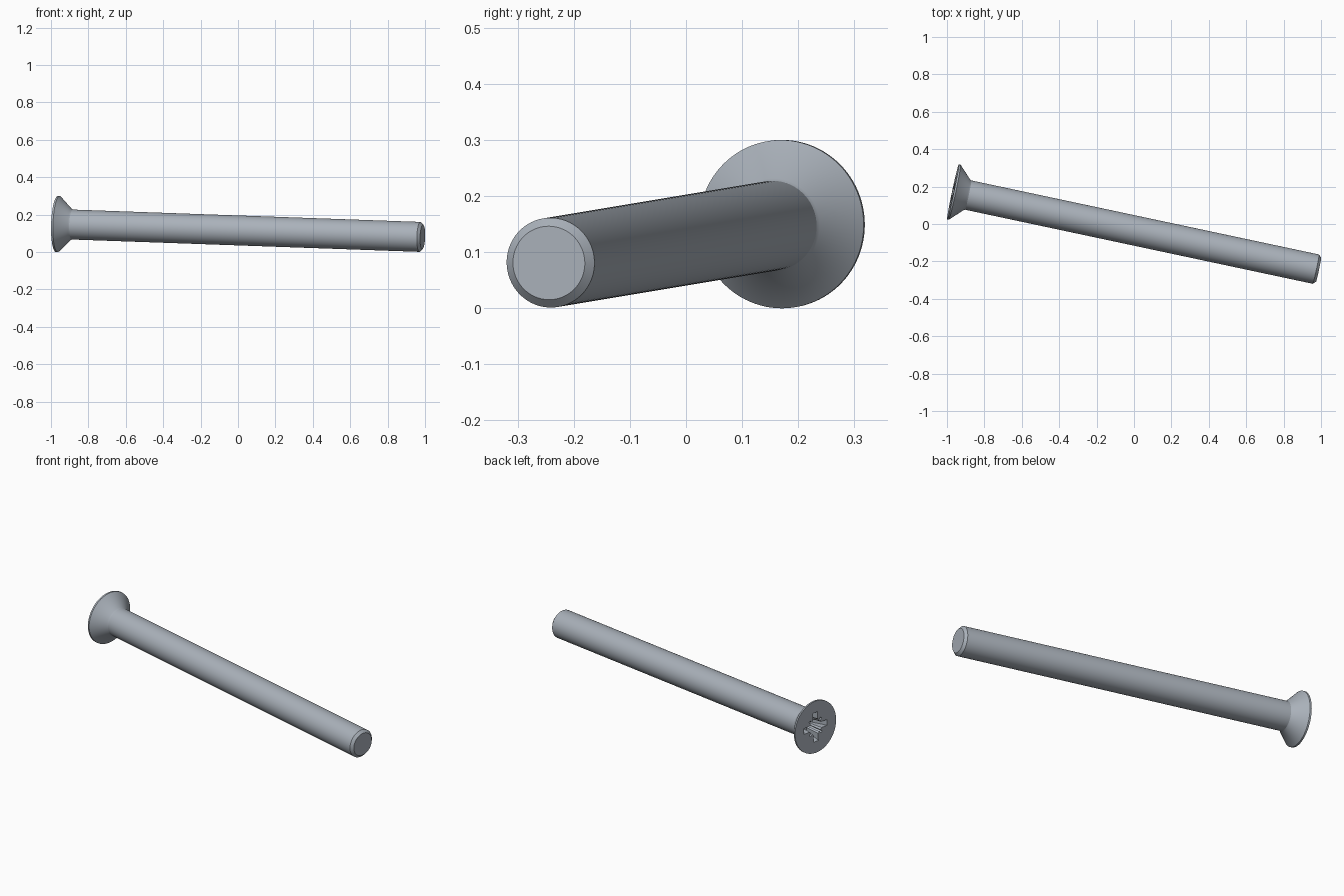
import bpy
import bmesh
from math import sin, cos, pi
from mathutils import Vector, Matrix

cube = bpy.data.objects.get("Cube")
if cube:
    bpy.data.objects.remove(cube, do_unlink=True)

SEGMENTS = 96
LENGTH = 2.0
SHAFT_R, HEAD_R, CHAMFER = 0.08, 0.15, 0.0145

steel = bpy.data.materials.new("blue_grey_steel")
steel.use_nodes = True
colour = (0.40, 0.44, 0.49, 1)
steel.diffuse_color = colour
steel.node_tree.nodes["Principled BSDF"].inputs["Base Color"].default_value = colour


def loft(name, rings):
    """Join closed rings of equal length into a capped solid."""
    bm = bmesh.new()
    loops = [[bm.verts.new(p) for p in ring] for ring in rings]
    n = len(loops[0])
    for a, b in zip(loops, loops[1:]):
        for i in range(n):
            j = (i + 1) % n
            bm.faces.new((a[i], a[j], b[j], b[i]))
    bm.faces.new(loops[0][::-1])
    bm.faces.new(loops[-1])
    bmesh.ops.recalc_face_normals(bm, faces=bm.faces)
    mesh = bpy.data.meshes.new(name)
    bm.to_mesh(mesh)
    bm.free()
    mesh.materials.append(steel)
    obj = bpy.data.objects.new(name, mesh)
    bpy.context.collection.objects.link(obj)
    return obj


def circle(r, z):
    return [(r * cos(2 * pi * i / SEGMENTS), r * sin(2 * pi * i / SEGMENTS), z)
            for i in range(SEGMENTS)]


def cross(arm, half_width, core, tick, z):
    """Cross outline with a narrow tick between each pair of arms."""
    points = []
    for k in range(4):
        turn = Matrix.Rotation(k * pi / 2, 3, 'Z')
        diagonal = Matrix.Rotation(pi / 4, 3, 'Z')
        t = half_width * 0.35
        corner = [Vector((arm, -half_width, z)), Vector((arm, half_width, z)),
                  Vector((core, half_width, z))]
        corner += [diagonal @ Vector(p) for p in
                   ((core, -t, z), (tick, -t, z), (tick, t, z), (core, t, z))]
        corner.append(Vector((half_width, core, z)))
        points += [turn @ p for p in corner]
    return points


# Countersunk head, shaft and chamfered tip turned as one solid
profile = [(HEAD_R, 0), (HEAD_R, 0.01), (SHAFT_R + 0.004, 0.076), (SHAFT_R, 0.084),
           (SHAFT_R, LENGTH - CHAMFER), (SHAFT_R - CHAMFER, LENGTH)]
screw = loft("screw_body", [circle(r, z) for r, z in profile])

# Tapered drive recess in the head
cutter = loft("recess_cutter", [cross(0.088, 0.017, 0.044, 0.062, -0.01),
                                cross(0.050, 0.014, 0.034, 0.040, 0.09)])
cutter.hide_render = True
cut = screw.modifiers.new("drive_recess", 'BOOLEAN')
cut.operation = 'DIFFERENCE'
cut.solver = 'EXACT'
cut.object = cutter
bpy.ops.object.select_all(action='DESELECT')
bpy.context.view_layer.objects.active = screw
screw.select_set(True)
bpy.ops.object.modifier_apply(modifier=cut.name)
bpy.data.objects.remove(cutter, do_unlink=True)
bpy.ops.object.shade_smooth_by_angle(angle=pi / 7)

# Lay the screw down, resting on the head rim and the tip
axis = Vector((1, -0.213, -0.0355)).normalized()
side = Vector((0, 0, 1)).cross(axis).normalized()
up = axis.cross(side)
turn = Matrix((side, up, axis)).transposed().to_4x4()
screw.matrix_world = Matrix.Translation((-0.968, 0.172, 0.15)) @ turn
